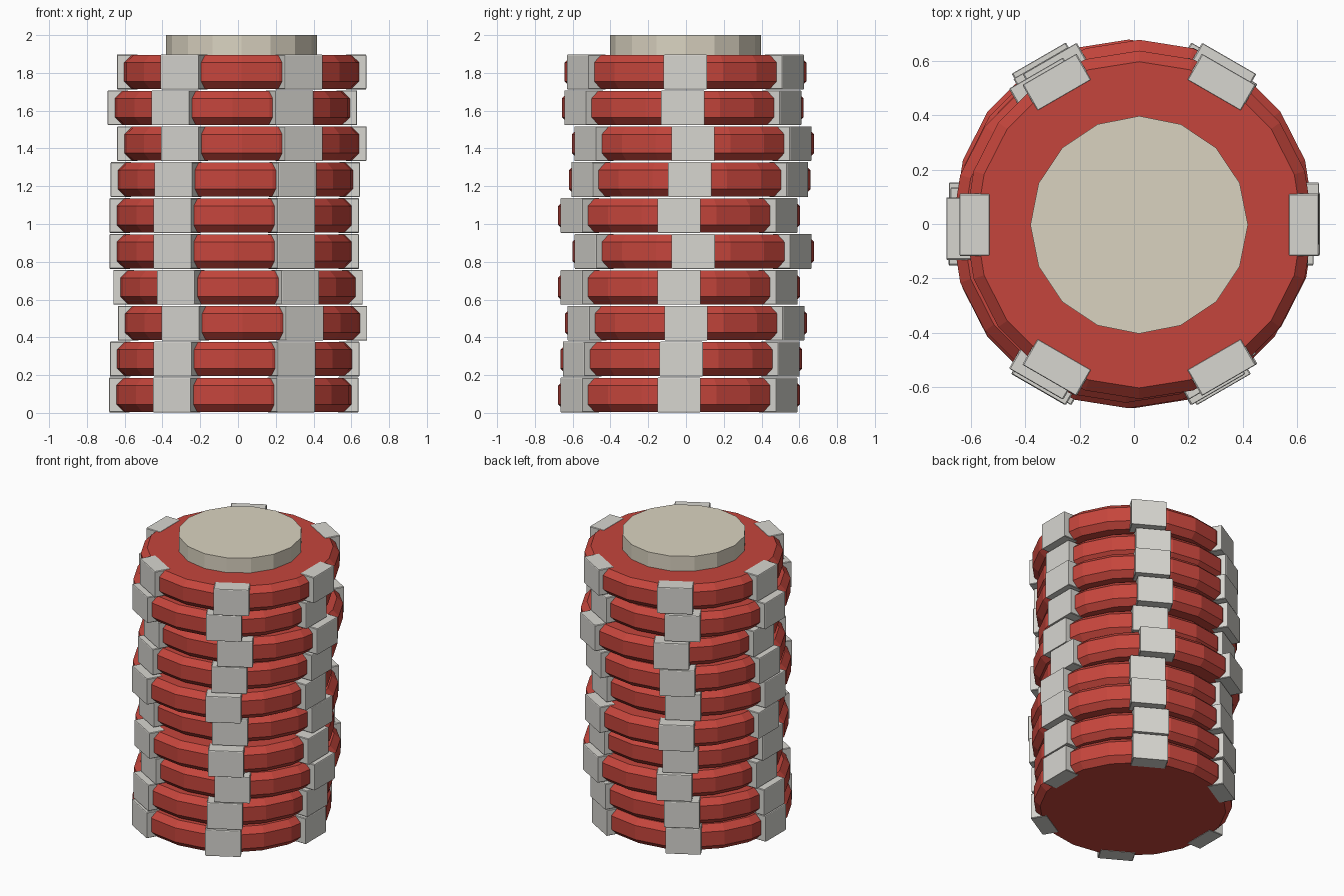
import bpy
from math import cos, sin, pi

if "Cube" in bpy.data.objects:
    bpy.data.objects.remove(bpy.data.objects["Cube"])

CHIP_H, PITCH, R = 0.18, 0.19, 0.64
OFFSETS = [(-.022, -.037), (-.018, -.025), (.024, 0), (0, -.037), (-.02, .038),
           (-.02, -.037), (-.014, .02), (.02, .037), (-.03, -.017), (.019, -.003)]


def material(name, color):
    m = bpy.data.materials.new(name)
    m.diffuse_color = (*color, 1)
    m.use_nodes = True
    m.node_tree.nodes["Principled BSDF"].inputs["Base Color"].default_value = m.diffuse_color
    return m


RED = material("red", (0.56, 0.06, 0.045))
WHITE = material("white", (0.68, 0.67, 0.63))
CREAM = material("cream", (0.70, 0.65, 0.53))


def finish(name, mat, bevel=0):
    ob = bpy.context.object
    ob.name = name
    ob.data.materials.append(mat)
    if bevel:
        b = ob.modifiers.new("bevel", 'BEVEL')
        b.width, b.segments, b.limit_method = bevel, 1, 'ANGLE'
        b.angle_limit = pi / 4
    return ob


def disc(name, sides, radius, height, loc, mat, bevel=0):
    bpy.ops.mesh.primitive_cylinder_add(vertices=sides, radius=radius, depth=height, location=loc)
    return finish(name, mat, bevel)


for i, (x, y) in enumerate(OFFSETS):
    z = i * PITCH + 0.095
    # chip body with chamfered rims
    disc(f"chip_{i + 1}", 20, R, CHIP_H, (x, y, z), RED, 0.04)
    # six edge inserts
    for k in range(6):
        a = k * pi / 3
        bpy.ops.mesh.primitive_cube_add(size=1, rotation=(0, 0, a),
                                        location=(x + .605 * cos(a), y + .605 * sin(a), z))
        ob = finish(f"chip_{i + 1}_insert_{k + 1}", WHITE, 0.02)
        ob.scale = (.11, .23, .184)

# raised centre label on the top chip
x, y = OFFSETS[-1]
disc("centre_label", 16, 0.4, 0.12, (x, y, 1.94), CREAM)
